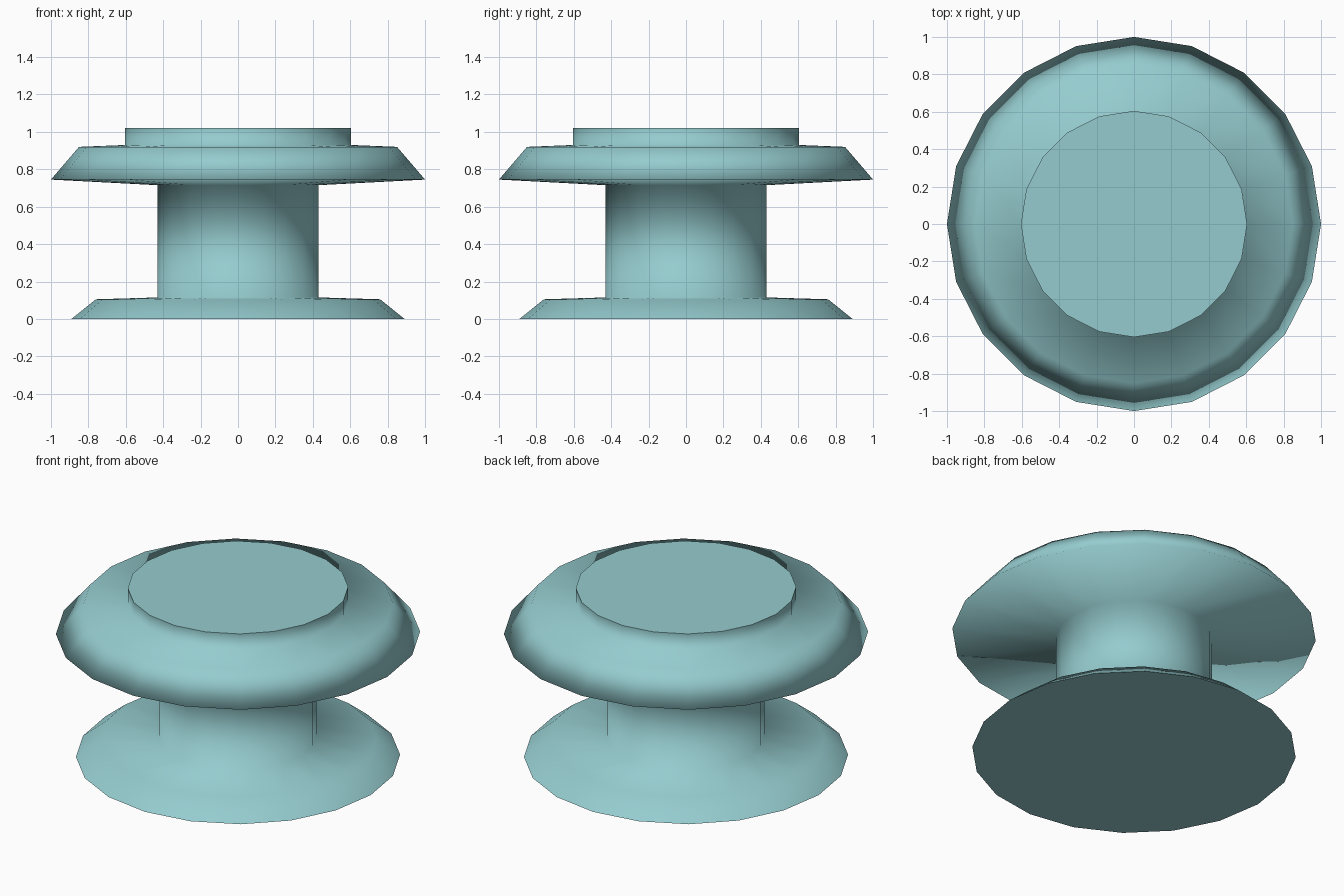
import bpy, bmesh, math

if "Cube" in bpy.data.objects:
    bpy.data.objects.remove(bpy.data.objects["Cube"])

SIDES = 20
# Side profile (radius, height) from the base up to the raised top disc
PROFILE = [
    (0.89, 0.0), (0.76, 0.105),     # base flange
    (0.43, 0.115), (0.43, 0.715),   # central column
    (1.0, 0.745), (0.85, 0.92),     # wide upper flange
    (0.605, 0.93), (0.605, 1.02),   # raised top disc
]

bm = bmesh.new()
rings = []
for r, z in PROFILE:
    rings.append([bm.verts.new((r * math.cos(math.tau * i / SIDES),
                                r * math.sin(math.tau * i / SIDES), z))
                  for i in range(SIDES)])

# Smooth side walls
for low, high in zip(rings, rings[1:]):
    for i in range(SIDES):
        j = (i + 1) % SIDES
        bm.faces.new((low[i], low[j], high[j], high[i])).smooth = True

# Flat caps with sharp borders
for cap in (bm.faces.new(rings[0][::-1]), bm.faces.new(rings[-1])):
    cap.smooth = False
    for edge in cap.edges:
        edge.smooth = False

mesh = bpy.data.meshes.new("spool")
bm.to_mesh(mesh)
bm.free()
spool = bpy.data.objects.new("spool", mesh)
bpy.context.collection.objects.link(spool)

# Pale teal finish
mat = bpy.data.materials.new("pale_teal")
mat.diffuse_color = (0.30, 0.60, 0.62, 1)
mat.use_nodes = True
mat.node_tree.nodes["Principled BSDF"].inputs["Base Color"].default_value = mat.diffuse_color
mesh.materials.append(mat)
